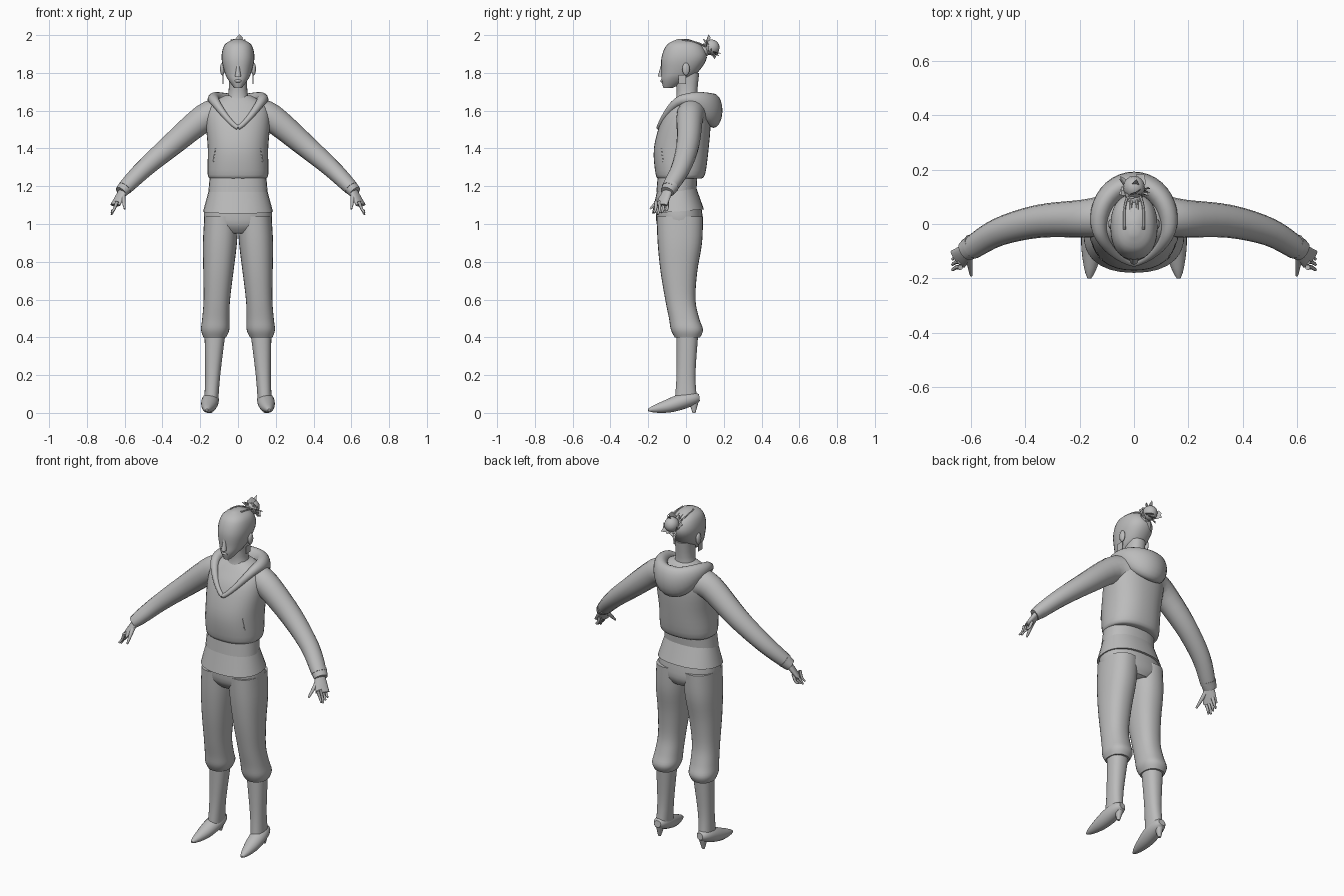
import bpy, bmesh, math, random
from mathutils import Vector, Matrix

cube = bpy.data.objects.get("Cube")
if cube:
    bpy.data.objects.remove(cube, do_unlink=True)

grey = bpy.data.materials.new("plain_grey")
grey.use_nodes = True
tone = (.5, .5, .5, 1)
grey.diffuse_color = tone
grey.node_tree.nodes["Principled BSDF"].inputs["Base Color"].default_value = tone


def finish(name, bm, smooth=True):
    """Turn a bmesh into a named, shaded object."""
    bmesh.ops.recalc_face_normals(bm, faces=bm.faces)
    mesh = bpy.data.meshes.new(name)
    bm.to_mesh(mesh)
    bm.free()
    mesh.materials.append(grey)
    obj = bpy.data.objects.new(name, mesh)
    bpy.context.collection.objects.link(obj)
    if smooth:
        bpy.ops.object.select_all(action="DESELECT")
        obj.select_set(True)
        bpy.context.view_layer.objects.active = obj
        bpy.ops.object.shade_smooth_by_angle(angle=math.radians(50))


def spline(rows, steps):
    """Smooth curve through rows of any length."""
    rows = [Vector(row) for row in rows]
    padded = [rows[0], *rows, rows[-1]]
    curve = []
    for before, start, end, after in zip(padded, padded[1:], padded[2:], padded[3:]):
        leave, arrive = (end - before) / 2, (after - start) / 2
        for step in range(steps):
            t = step / steps
            ease = t * t * (3 - 2 * t)
            curve.append(start.lerp(end, ease) + leave * t * (1 - t) ** 2 - arrive * t * t * (1 - t))
    return curve + [rows[-1]]


def skin(name, rings, side):
    """Join rings of points into a capped tube; side -1 mirrors it."""
    bm = bmesh.new()
    loops = [[bm.verts.new((p[0] * side, p[1], p[2])) for p in ring] for ring in rings]
    for lower, upper in zip(loops, loops[1:]):
        for i in range(len(lower)):
            bm.faces.new((lower[i - 1], lower[i], upper[i], upper[i - 1]))
    bm.faces.new(loops[0])
    bm.faces.new(loops[-1])
    finish(name, bm)


def circle(sides):
    return [(math.cos(math.tau * i / sides), math.sin(math.tau * i / sides)) for i in range(sides)]


def squared(value, power):
    """Push a circle coordinate towards a rounded square."""
    return math.copysign(abs(value) ** (2 / power), value)


def loft(name, rows, side=1, power=2.3, sides=28, tilt=0, centre=lambda z: 0):
    """Upright body through rows of (height, half width, front, back)."""
    rings = []
    for z, width, front, back in spline(rows, 4):
        middle, depth = (front + back) / 2, (back - front) / 2
        outline = [(centre(z) + width * squared(c, power), middle + depth * squared(s, power))
                   for c, s in circle(sides)]
        rings.append([(x, y, z + tilt * y) for x, y in outline])
    skin(name, rings, side)


def sweep(name, points, radius, tall=lambda t: 1, side=1, sides=16, steps=4):
    """Tube along points; radius and height ratio are rules of the way along."""
    path = spline(points, steps)
    last = len(path) - 1
    rings = []
    for i, point in enumerate(path):
        along = (path[min(i + 1, last)] - path[max(i - 1, 0)]).normalized()
        across = Vector((0, 0, 1)).cross(along).normalized()
        up = along.cross(across)
        r, h = radius(i / last), tall(i / last)
        rings.append([point + across * r * c + up * r * h * s for c, s in circle(sides)])
    skin(name, rings, side)


def ball(name, place, size):
    bm = bmesh.new()
    bmesh.ops.create_uvsphere(bm, u_segments=16, v_segments=8, radius=1,
                              matrix=Matrix.LocRotScale(Vector(place), None, Vector(size)))
    finish(name, bm)


# Head, neck and face
loft("head", [(1.72, .02, -.12, -.07), (1.76, .05, -.13, 0), (1.8, .07, -.13, .06),
              (1.88, .087, -.13, .11), (1.95, .07, -.1, .08), (1.98, .015, -.04, .01)])
loft("neck", [(1.6, .1, -.08, .08), (1.68, .053, -.05, .06), (1.8, .05, -.06, .07)])
loft("nose", [(1.78, .016, -.15, -.11), (1.85, .007, -.13, -.11)], sides=12)
ball("lips", (0, -.126, 1.757), (.02, .01, .008))

# Hooded top, waistband and undershirt
loft("sweater_body", [(1.24, .14, -.14, .07), (1.26, .16, -.16, .1), (1.4, .16, -.17, .12),
                      (1.55, .17, -.13, .13), (1.63, .15, -.08, .11), (1.68, .07, -.04, .07)], sides=36)
loft("waistband", [(1.17, .157, -.157, .055), (1.25, .15, -.15, .06)])
loft("undershirt", [(1.07, .185, -.18, .095), (1.2, .15, -.15, .05)], tilt=.08)


def backness(t):
    """Zero to one round the neck: -1 at the front V, 1 at the nape."""
    return -math.cos(math.tau * t)


def hood_point(t):
    back, out = backness(t), math.sin(math.tau * t)
    pinch = abs(out) ** .5 if back < 0 else 1
    drop = .15 if back < 0 else .06
    return (.13 * out * pinch, .145 * back, 1.66 - drop * back * back)


sweep("hood", [hood_point(i / 40) for i in range(41)], lambda t: .03 + .018 * backness(t),
      lambda t: 1 + .9 * max(backness(t), 0), sides=20, steps=1)

# Hips
loft("trouser_hips", [(.95, .1, -.12, .07), (1, .175, -.155, .09), (1.1, .175, -.16, .08)])


def leg_line(z):
    """The legs spread slightly towards the floor."""
    return .145 - .055 * z


for side, label in ((1, "left_"), (-1, "right_")):
    # Face details
    ball(label + "eye", (side * .032, -.107, 1.84), (.016, .014, .008))
    ball(label + "ear", (side * .083, 0, 1.82), (.012, .02, .034))
    bm = bmesh.new()
    bmesh.ops.create_cube(bm, size=1, matrix=Matrix.LocRotScale(
        Vector((side * .08, -.02, 1.765)), None, Vector((.004, .04, .045))))
    finish(label + "earring", bm, smooth=False)

    # Sleeve with cuff
    sweep(label + "sleeve", [(.1, .03, 1.58), (.18, .02, 1.56), (.35, .01, 1.42), (.5, -.03, 1.29),
                             (.6, -.09, 1.19)], lambda t: .08 - .038 * t, lambda t: 1.1 - .2 * t, side)
    sweep(label + "cuff", [(.59, -.08, 1.2), (.62, -.1, 1.17)],
          lambda t: .046 - .008 * t, lambda t: .85, side)

    # Hand
    sweep(label + "palm", [(.6, -.09, 1.19), (.65, -.13, 1.1)],
          lambda t: .028 + .012 * t, lambda t: .7 - .4 * t, side)
    for k, finger in enumerate(("index", "middle", "ring", "little")):
        y, reach = .02 * k - .16, .06 - .01 * abs(k - 1)
        sweep(label + finger + "_finger", [(.64, y, 1.12), (.655, y, 1.08), (.67, y - .01, 1.11 - reach)],
              lambda t: .01 - .005 * t, side=side, sides=8)
    sweep(label + "thumb", [(.61, -.11, 1.16), (.6, -.19, 1.08)],
          lambda t: .015 - .01 * t, side=side, sides=10)

    # Pocket edge
    sweep(label + "pocket_edge", [(.13, -.12, 1.33), (.12, -.13, 1.4)],
          lambda t: .004, side=side, sides=6)

    # Trouser leg, gathered below the knee
    loft(label + "trouser_leg", [(1.04, .09, -.155, .09), (.9, .09, -.15, .085), (.75, .08, -.135, .06),
                                 (.6, .07, -.11, .05), (.5, .072, -.09, .07), (.44, .075, -.08, .09),
                                 (.4, .06, -.06, .075)], side, centre=leg_line)

    # Heeled boot
    loft(label + "boot_shaft", [(.42, .055, -.05, .065), (.2, .04, -.05, .05), (.06, .037, -.06, .06)],
         side, centre=leg_line)
    sweep(label + "boot_foot", [(.14, .07, .08), (.145, .01, .07), (.155, -.1, .035), (.165, -.2, .015)],
          lambda t: .046 * math.sin(math.pi * (.15 + .8 * t)), lambda t: .9, side, sides=20)
    loft(label + "boot_heel", [(0, .008, .035, .05), (.07, .025, .01, .07)],
         side, sides=12, centre=leg_line)

    # Loose strands swept over the crown to the bun
    for x in (.012, .035):
        sweep(label + "hair_strand", [(x, -.02, 1.975), (x, .06, 1.96), (x / 2, .12, 1.93)],
              lambda t: .005, side=side, sides=6)

# Hair bun with a burst of pointed, folded locks
centre = Vector((0, .135, 1.935))
ball("hair_bun", centre, (.04, .043, .042))
ball("bun_root", (0, .095, 1.92), (.032, .035, .035))
random.seed(4)
axis = Vector((0, .85, .5)).normalized()
across = Vector((1, 0, 0))
upward = across.cross(axis)
bm = bmesh.new()
for c, s in circle(13):
    out = across * c + upward * s
    turn = axis.cross(out) * .022
    tip = out * random.uniform(.055, .07)
    lift = axis * random.uniform(-.03, .035)
    corners = (out * .025 - axis * .02, tip * .7 + turn + lift, tip + lift, tip * .7 - turn)
    root, near, point, far = [bm.verts.new(centre + p) for p in corners]
    bm.faces.new((root, near, point))
    bm.faces.new((root, point, far))
# One tall tip and one lock hanging at the nape
for tip, base in (((.01, .165, 2), (0, .13, 1.95)), ((-.01, .13, 1.82), (0, .11, 1.92))):
    spread = across * .025
    bm.faces.new([bm.verts.new(p) for p in (Vector(base) + spread, Vector(base) - spread, Vector(tip))])
finish("bun_locks", bm, smooth=False)
